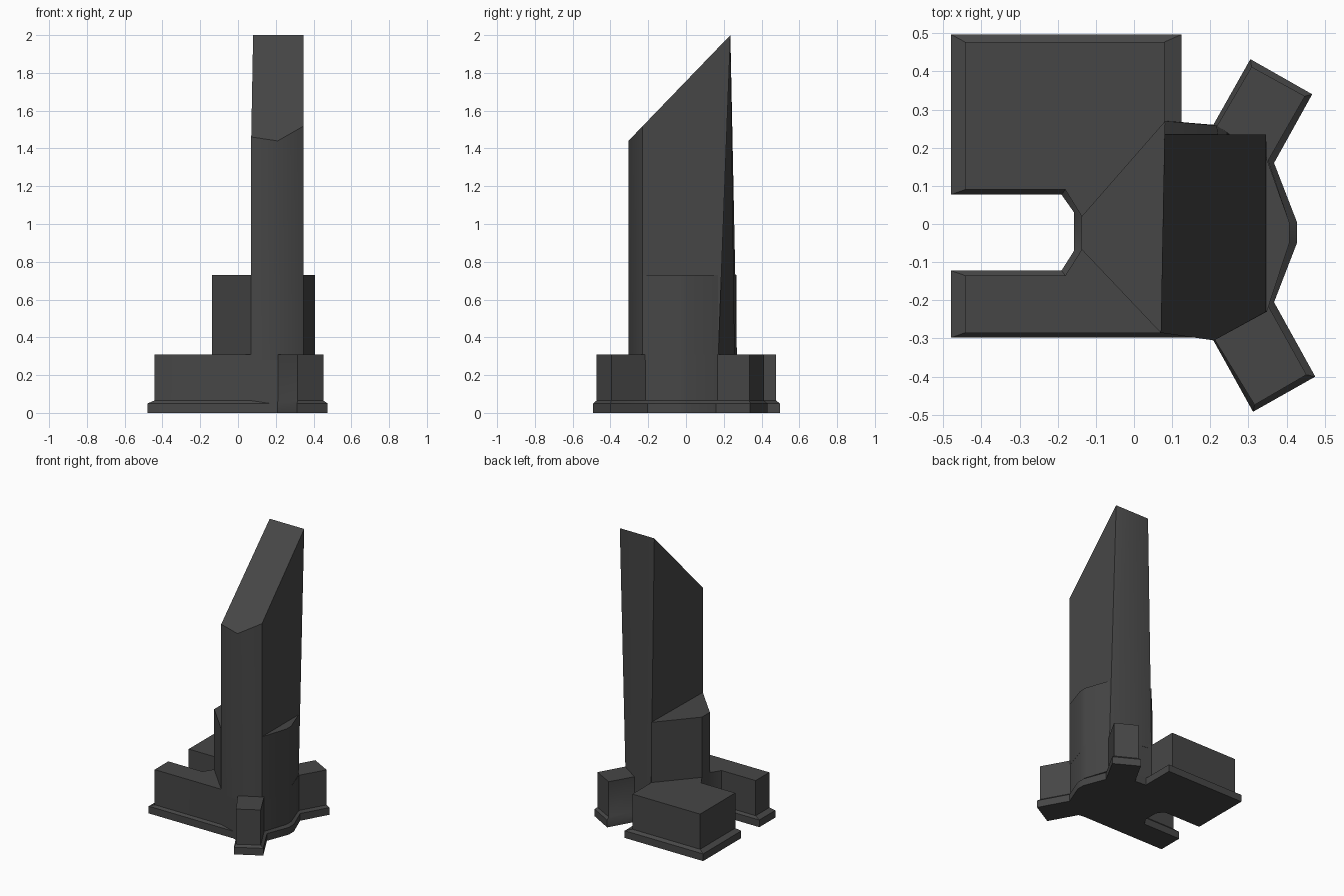
import bpy, bmesh, math

if "Cube" in bpy.data.objects:
    bpy.data.objects.remove(bpy.data.objects["Cube"])

stone = bpy.data.materials.new("charcoal grey")
stone.diffuse_color = (0.062, 0.062, 0.062, 1)
stone.use_nodes = True
stone.node_tree.nodes["Principled BSDF"].inputs["Base Color"].default_value = stone.diffuse_color


def loft(name, rings):
    """Closed solid through rings of 3D points, all with the same count."""
    bm = bmesh.new()
    vs = [[bm.verts.new(p) for p in r] for r in rings]
    n = len(vs[0])
    for a, b in zip(vs, vs[1:]):
        for i in range(n):
            j = (i + 1) % n
            bm.faces.new((a[i], a[j], b[j], b[i]))
    bm.faces.new(vs[0][::-1])
    bm.faces.new(vs[-1])
    bmesh.ops.recalc_face_normals(bm, faces=bm.faces)
    me = bpy.data.meshes.new(name)
    bm.to_mesh(me)
    bm.free()
    ob = bpy.data.objects.new(name, me)
    bpy.context.collection.objects.link(ob)
    me.materials.append(stone)
    bpy.ops.object.select_all(action='DESELECT')
    ob.select_set(True)
    bpy.context.view_layer.objects.active = ob
    bpy.ops.object.shade_smooth_by_angle(angle=math.radians(40))
    return ob


def at(outline, z):
    return [(x, y, z) for x, y in outline]


# Four-winged base: wider plinth lip below, inset walls above
plinth = [(-.48, .077), (-.19, .077), (-.157, .03), (-.157, -.07), (-.19, -.122),
          (-.48, -.122), (-.48, -.298), (.17, -.298), (.208, -.305), (.312, -.492),
          (.475, -.4), (.367, -.205), (.427, -.05), (.427, .005), (.367, .16),
          (.467, .34), (.305, .432), (.208, .26), (.125, .267), (.125, .497), (-.48, .497)]
walls = [(-.443, .09), (-.18, .09), (-.137, .02), (-.137, -.067), (-.18, -.135),
         (-.443, -.135), (-.443, -.285), (.07, -.285), (.212, -.304), (.316, -.474),
         (.452, -.395), (.352, -.215), (.407, -.05), (.407, .005), (.352, .167),
         (.448, .335), (.308, .412), (.217, .256), (.08, .27), (.08, .477), (-.443, .477)]
loft("winged_base", [at(plinth, 0), at(plinth, .05), at(walls, .065), at(walls, .31)])

# Buttresses on the two sides of the tower
left = [(.08, .268), (-.137, .02), (-.137, -.067), (.07, -.285), (.2, 0)]
right = [(.348, -.23), (.407, -.05), (.407, .005), (.348, .17), (.25, 0)]
loft("left_buttress", [at(left, .28), at(left, .73)])
loft("right_buttress", [at(right, .28), at(right, .73)])

# Tall tower with a slanted roof and a slightly leaning back wall
foot = [(.07, -.285), (.21, -.305), (.348, -.23), (.348, .17), (.217, .258), (.08, .27)]
head = [(.07, -.285), (.21, -.305), (.346, -.23), (.346, .235), (.22, .235), (.08, .235)]
roof = [(x, y, 1.44 + (y + .305) * .56 / .54) for x, y in head]
loft("tower", [at(foot, .28), roof])
